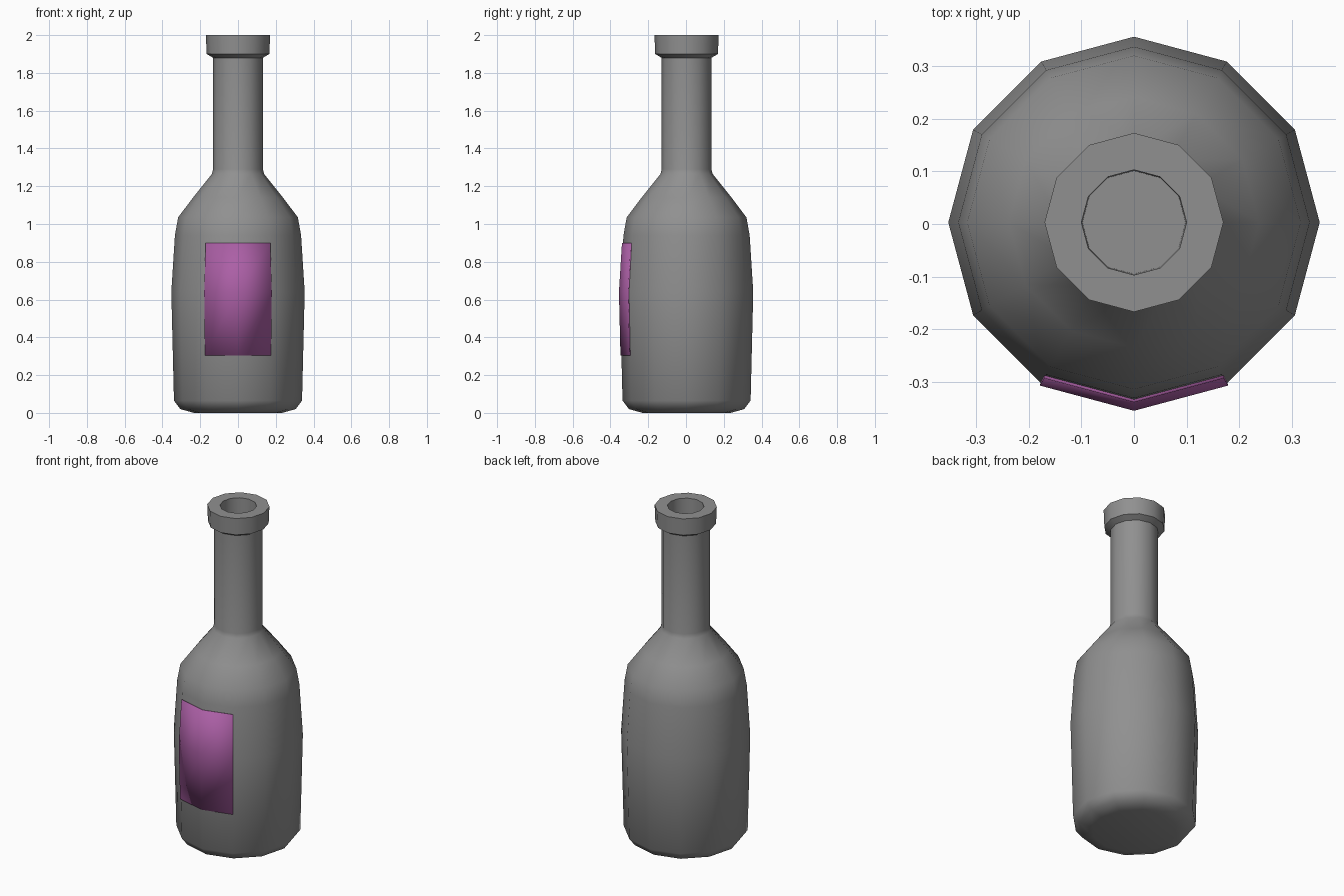
import bpy, bmesh, math

cube = bpy.data.objects.get("Cube")
if cube:
    bpy.data.objects.remove(cube, do_unlink=True)

SIDES = 12
CENTRE_Y = 0.003


def make_material(name, rgb):
    mat = bpy.data.materials.new(name)
    mat.use_nodes = True
    mat.diffuse_color = (*rgb, 1)
    bsdf = mat.node_tree.nodes["Principled BSDF"]
    bsdf.inputs["Base Color"].default_value = (*rgb, 1)
    bsdf.inputs["Roughness"].default_value = 0.6
    return mat


def ring(bm, radius, z, steps):
    """Vertices on the twelve-sided outline; step 0 is the front corner."""
    verts = []
    for s in steps:
        a = -math.pi / 2 + s * 2 * math.pi / SIDES
        verts.append(bm.verts.new((radius * math.cos(a), CENTRE_Y + radius * math.sin(a), z)))
    return verts


def loft(name, profile, steps, mat, closed):
    bm = bmesh.new()
    rings = [ring(bm, r, z, steps) for r, z in profile]
    n = len(steps)
    for low, high in zip(rings, rings[1:]):
        for i in range(n if closed else n - 1):
            j = (i + 1) % n
            bm.faces.new((low[i], low[j], high[j], high[i]))
    if closed:
        bm.faces.new(rings[0][::-1])
        bm.faces.new(rings[-1])
    mesh = bpy.data.meshes.new(name)
    bm.to_mesh(mesh)
    bm.free()
    mesh.materials.append(mat)
    obj = bpy.data.objects.new(name, mesh)
    bpy.context.collection.objects.link(obj)
    bpy.ops.object.select_all(action='DESELECT')
    obj.select_set(True)
    bpy.context.view_layer.objects.active = obj
    bpy.ops.object.shade_smooth_by_angle(angle=math.radians(52))
    return obj


glass = make_material("grey glass", (0.28, 0.28, 0.28))
paper = make_material("purple label", (0.41, 0.115, 0.38))

# Bottle: base, belly, shoulder, neck, lip and recessed mouth
bottle_profile = [
    (0.233, 0.0), (0.305, 0.02), (0.339, 0.065),
    (0.353, 0.64), (0.334, 0.94), (0.317, 1.035),
    (0.238, 1.14), (0.138, 1.265), (0.132, 1.29),
    (0.132, 1.88), (0.166, 1.9), (0.17, 2.0),
    (0.1, 2.0), (0.098, 1.86),
]
loft("bottle", bottle_profile, range(SIDES), glass, True)

# Label: thin sheet wrapped over the two front facets
label_profile = [(0.35, 0.305), (0.358, 0.64), (0.342, 0.9)]
label = loft("label", label_profile, (-1, 0, 1), paper, False)
sheet = label.modifiers.new("thickness", 'SOLIDIFY')
sheet.thickness = 0.008
sheet.offset = -1
